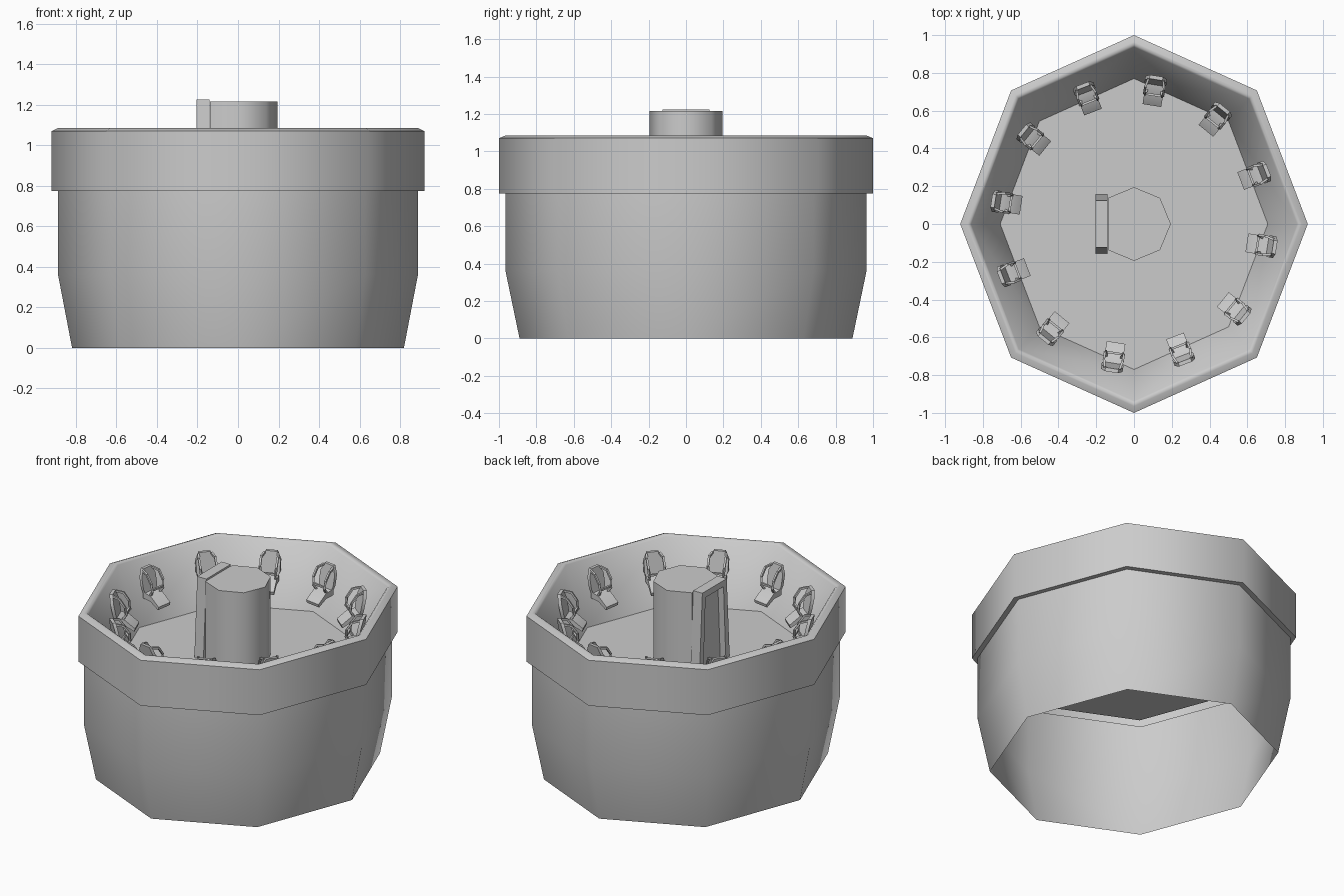
import bpy, bmesh
from math import sin, cos, pi, radians
from mathutils import Matrix, Vector

if "Cube" in bpy.data.objects:
    bpy.data.objects.remove(bpy.data.objects["Cube"])

grey = bpy.data.materials.new("plain_grey")
grey.use_nodes = True
grey.diffuse_color = (0.6, 0.6, 0.6, 1)
grey.node_tree.nodes["Principled BSDF"].inputs["Base Color"].default_value = (0.6, 0.6, 0.6, 1)

SQUASH = 0.92      # plan is narrower in x
FLOOR = 0.71


def finish(name, bm, angle=50, fix=True):
    if fix:
        bmesh.ops.recalc_face_normals(bm, faces=bm.faces)
    mesh = bpy.data.meshes.new(name)
    bm.to_mesh(mesh)
    bm.free()
    mesh.materials.append(grey)
    obj = bpy.data.objects.new(name, mesh)
    bpy.context.collection.objects.link(obj)
    bpy.ops.object.select_all(action='DESELECT')
    obj.select_set(True)
    bpy.context.view_layer.objects.active = obj
    bpy.ops.object.shade_smooth_by_angle(angle=radians(angle))
    return obj


def prism(bm, points, offset):
    """Solid made by sweeping a flat outline along an offset."""
    a = [bm.verts.new(p) for p in points]
    b = [bm.verts.new(Vector(p) + Vector(offset)) for p in points]
    bm.faces.new(a)
    bm.faces.new(b[::-1])
    for i in range(len(a)):
        j = (i + 1) % len(a)
        bm.faces.new((a[i], b[i], b[j], a[j]))


# Eight-sided tub, open below, with rim band and sloping inner wall
profile = [(0.89, 0), (0.965, 0.36), (0.965, 0.775), (1, 0.775), (1, 1.07),
           (0.965, 1.085), (0.95, 1.085), (0.937, 1.075), (0.77, FLOOR)]
bm = bmesh.new()
rings = [[bm.verts.new((SQUASH * r * cos(k * pi / 4), r * sin(k * pi / 4), z))
          for k in range(8)] for r, z in profile]
for low, high in zip(rings, rings[1:]):
    for k in range(8):
        j = (k + 1) % 8
        bm.faces.new((low[k], low[j], high[j], high[k]))
bm.faces.new(rings[-1])
finish("tub", bm, fix=False)

# Central column, flattened on the side that carries the doorway
bm = bmesh.new()
prism(bm, [(0.195 * cos(k * pi / 4), 0.195 * sin(k * pi / 4), FLOOR)
           for k in range(-3, 4)], (0, 0, 1.215 - FLOOR))
finish("column", bm, 60)

# Tapered doorway: two leaning posts, a lintel and a recessed door
TOP = 1.225
bm = bmesh.new()
for s in (-1, 1):
    prism(bm, [(-0.205, s * 0.155, FLOOR), (-0.205, s * 0.125, TOP),
               (-0.205, s * 0.09, TOP), (-0.205, s * 0.115, FLOOR)], (0.065, 0, 0))
prism(bm, [(-0.205, -0.09, TOP), (-0.205, 0.09, TOP),
           (-0.205, 0.095, TOP - 0.04), (-0.205, -0.095, TOP - 0.04)], (0.065, 0, 0))
finish("door_frame", bm, 30)
bm = bmesh.new()
prism(bm, [(-0.165, -0.115, FLOOR), (-0.165, 0.115, FLOOR),
           (-0.165, 0.09, TOP - 0.02), (-0.165, -0.09, TOP - 0.02)], (0.025, 0, 0))
finish("door", bm, 30)


def loop(bm, path, size):
    """Thin square bar along a path."""
    for p, q in zip(path, path[1:]):
        p, q = Vector(p), Vector(q)
        turn = (q - p).to_track_quat('Z', 'Y').to_matrix().to_4x4()
        bmesh.ops.create_cube(bm, size=1, matrix=Matrix.Translation((p + q) / 2) @ turn @
                              Matrix.Diagonal((size, size, (q - p).length + size / 2, 1)))


def make_seat(name, place):
    """Ride seat; local +x points to the wall."""
    bm = bmesh.new()
    # Pointed backrest leaning to the wall
    half = [(0.04, 0.88), (0.058, 0.93), (0.058, 1.0), (0.035, 1.05)]
    outline = [(y, z) for y, z in half] + [(-y, z) for y, z in half[::-1]]
    prism(bm, [(0.04 + 0.2 * (z - 0.88), y, z) for y, z in outline], (0.02, 0, 0))
    # Cushion and drooping leg rest
    prism(bm, [(0.065, -0.05, 0.91), (0.0, -0.05, 0.9), (-0.065, -0.05, 0.85),
               (-0.06, -0.05, 0.83), (0.0, -0.05, 0.865), (0.06, -0.05, 0.87)], (0, 0.1, 0))
    # Shoulder bars
    for s in (-1, 1):
        loop(bm, [(0.07, s * 0.04, 1.04), (0.03, s * 0.05, 1.03), (-0.005, s * 0.05, 0.98),
                  (-0.01, s * 0.045, 0.93), (0.01, s * 0.04, 0.9)], 0.012)
    loop(bm, [(-0.008, -0.045, 0.94), (-0.008, 0.045, 0.94)], 0.012)
    bm.transform(place)
    finish(name, bm, 35)


# Twelve seats around the wall, facing the column
for i in range(12):
    a = radians(81 - 30 * i)
    spot = Matrix.Translation((0.67 * cos(a), 0.7 * sin(a), 0))
    make_seat(f"seat_{i + 1}", spot @ Matrix.Rotation(a, 4, 'Z'))
